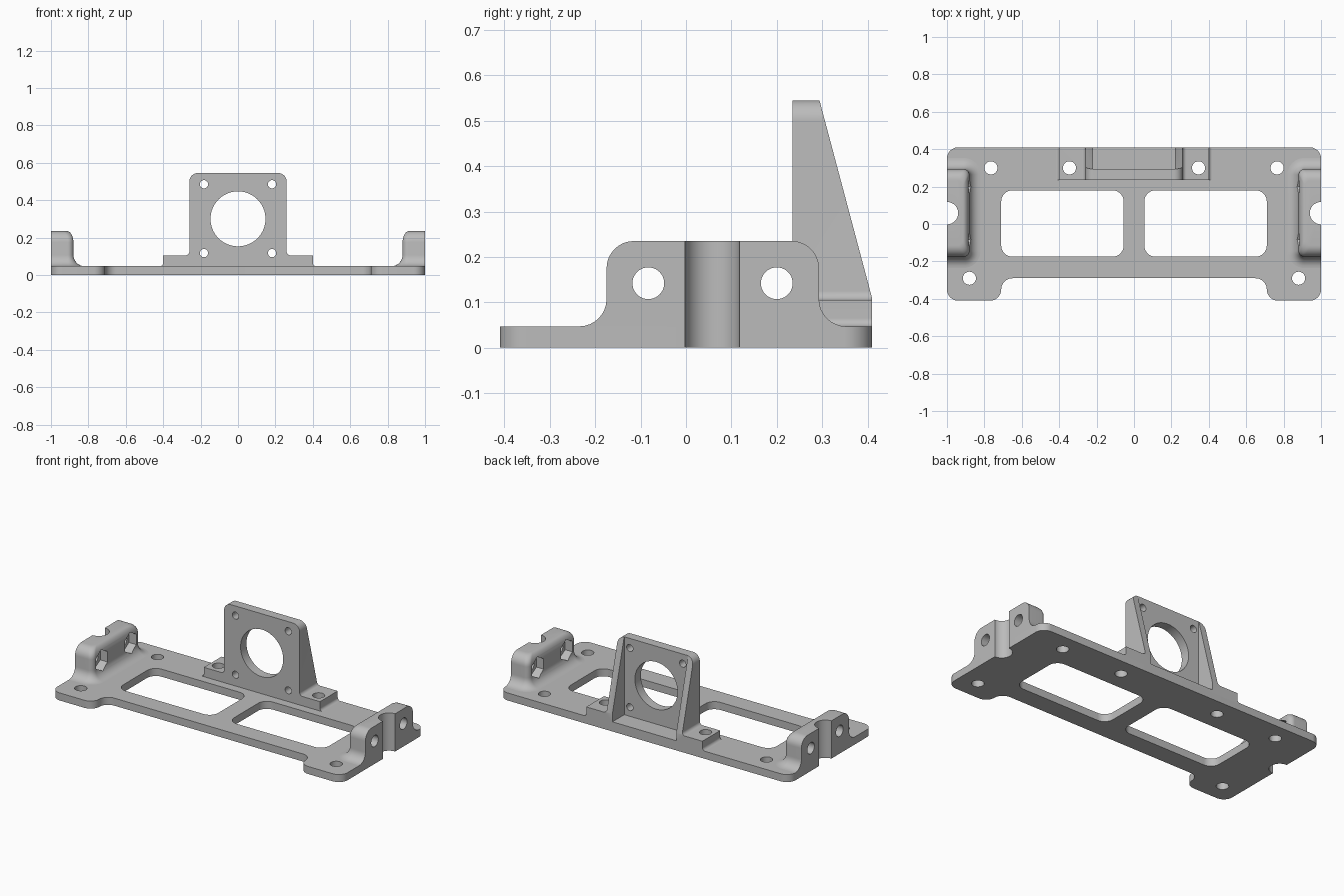
import bpy, bmesh, math
from mathutils import Vector

cube = bpy.data.objects.get("Cube")
if cube:
    bpy.data.objects.remove(cube, do_unlink=True)

grey = bpy.data.materials.new("plain grey")
grey.use_nodes = True
grey.diffuse_color = (0.5, 0.5, 0.5, 1)
grey.node_tree.nodes["Principled BSDF"].inputs["Base Color"].default_value = (0.5, 0.5, 0.5, 1)

T = 0.047      # plate thickness
BACK = 0.41    # half depth
HOLE = 0.035   # fixing hole radius


def make(name, bm):
    bmesh.ops.recalc_face_normals(bm, faces=bm.faces)
    mesh = bpy.data.meshes.new(name)
    bm.to_mesh(mesh)
    bm.free()
    mesh.materials.append(grey)
    ob = bpy.data.objects.new(name, mesh)
    bpy.context.collection.objects.link(ob)
    return ob


def loft(name, rings):
    """Skin a stack of equal-length 3D rings and cap both ends."""
    bm = bmesh.new()
    vs = [[bm.verts.new(p) for p in ring] for ring in rings]
    n = len(vs[0])
    for a, b in zip(vs, vs[1:]):
        for i in range(n):
            j = (i + 1) % n
            bm.faces.new((a[i], a[j], b[j], b[i]))
    bm.faces.new(vs[0])
    bm.faces.new(vs[-1])
    return make(name, bm)


def prism(name, pts, axis, lo, hi):
    place = {"X": lambda u, v, t: (t, u, v),
             "Y": lambda u, v, t: (u, t, v),
             "Z": lambda u, v, t: (u, v, t)}[axis]
    return loft(name, [[place(p[0], p[1], t) for p in pts] for t in (lo, hi)])


def rounded(corners, seg=8):
    """Round the corners (x, y, radius) of a polygon."""
    out = []
    for i, (x, y, r) in enumerate(corners):
        p = Vector((x, y))
        if r == 0:
            out.append(p)
            continue
        u = (Vector(corners[i - 1][:2]) - p).normalized()
        v = (Vector(corners[(i + 1) % len(corners)][:2]) - p).normalized()
        half = u.angle(v) / 2
        c = p + (u + v).normalized() * r / math.sin(half)
        a, b = (p + d * r / math.tan(half) - c for d in (u, v))
        out += [c + a.lerp(b, k / seg).normalized() * r for k in range(seg + 1)]
    return out


def circle(x, y, r, n=40):
    return [(x + r * math.sin(math.tau * k / n), y + r * math.cos(math.tau * k / n))
            for k in range(n)]


def mirrored(half):
    return half + [(-x, y, r) for x, y, r in reversed(half)]


def finish(ob, cutters):
    """Cut the part, drop the cutters and shade it."""
    bpy.ops.object.select_all(action="DESELECT")
    bpy.context.view_layer.objects.active = ob
    ob.select_set(True)
    for c in cutters:
        c.hide_render = True
        m = ob.modifiers.new("cut", "BOOLEAN")
        m.operation, m.solver, m.object = "DIFFERENCE", "EXACT", c
        bpy.ops.object.modifier_apply(modifier=m.name)
        bpy.data.objects.remove(c, do_unlink=True)
    bpy.ops.object.shade_smooth_by_angle(angle=math.radians(30))


def drill(axis, lo, hi, x, y, r, n=40):
    return prism("cutter", circle(x, y, r, n), axis, lo, hi)


# Base plate with a front recess, two windows and fixing holes
R = 0.06
outline = mirrored([(0.71, -0.29, R), (0.71, -BACK, R), (1, -BACK, R), (1, BACK, R)])
plate = prism("base_plate", rounded(outline), "Z", 0, T)
cuts = []
for s in (-1, 1):
    window = [(s * 0.055, -0.175, R), (s * 0.71, -0.175, R),
              (s * 0.71, 0.18, R), (s * 0.055, 0.18, R)]
    cuts.append(prism("cutter", rounded(window), "Z", -0.1, 0.2))
    for x, y in ((0.765, 0.3), (0.88, -0.29), (0.345, 0.3)):
        cuts.append(drill("Z", -0.1, 0.2, s * x, y, HOLE))
    cuts.append(drill("Z", -0.1, 0.2, s, 0.058, R))
finish(plate, cuts)

# Upright end lugs: filleted foot, rounded top, cable notch, nut pockets
TOP = 0.235
levels = []    # (height, x growth, y growth)
for k in range(9):
    a = k / 8 * math.pi / 2
    g = R * (1 - math.sin(a))
    levels.append((T + R * (1 - math.cos(a)), g, g))
for k in range(9):
    a = k / 8 * math.pi / 2
    drop = 1 - math.cos(a)
    levels.append((TOP - R * (1 - math.sin(a)), -0.035 * drop, -R * drop))

for s, side in ((1, "left"), (-1, "right")):
    rings = []
    for z, gx, gy in levels:
        x, y0, y1 = 0.88 - gx, -0.175 - gy, 0.293 + gy
        r = 0.03 + max(gx, 0)
        ring = rounded([(1, y0, 0), (1, y1, 0), (x, y1, r), (x, y0, r)])
        rings.append([(s * p.x, p.y, z) for p in ring])
    lug = loft(side + "_lug", rings)
    cuts = [drill("Z", -0.1, 0.4, s, 0.058, R)]
    for y in (-0.083, 0.2):
        cuts.append(drill("X", s * 0.7, s * 1.1, y, 0.142, HOLE))
        cuts.append(drill("X", s * 0.78, s * 0.93, y, 0.142, 0.065, 6))
    finish(lug, cuts)

# Motor bracket: stepped front profile, sloped gussets, hollow back
PAD, HIGH, FRONT, WALL = 0.105, 0.545, 0.235, 0.293
profile = mirrored([(0.42, T - 0.007, 0), (0.42, T, 0), (0.4, T, 0.018), (0.4, PAD, 0),
                    (0.26, PAD, 0.02), (0.26, HIGH, 0.045)])
bracket = prism("motor_bracket", rounded(profile), "Y", FRONT, BACK)
slope = (BACK - WALL) / (HIGH - PAD)
line = [(BACK + 0.001 + slope * (PAD - z), z) for z in (0.7, 0.02)]
cuts = [prism("cutter", line + [(0.7, 0.02), (0.7, 0.7)], "X", -0.6, 0.6),
        prism("cutter", [(-0.22, WALL), (0.22, WALL), (0.22, 0.6), (-0.22, 0.6)],
              "Z", 0.06, 0.8),
        drill("Y", 0.1, 0.6, 0, 0.3, 0.147, 64)]
for s in (-1, 1):
    cuts.append(drill("Z", -0.1, 0.2, s * 0.345, 0.3, HOLE))
    for z in (0.117, 0.485):
        cuts.append(drill("Y", 0.1, 0.6, s * 0.182, z, 0.022, 24))
finish(bracket, cuts)
